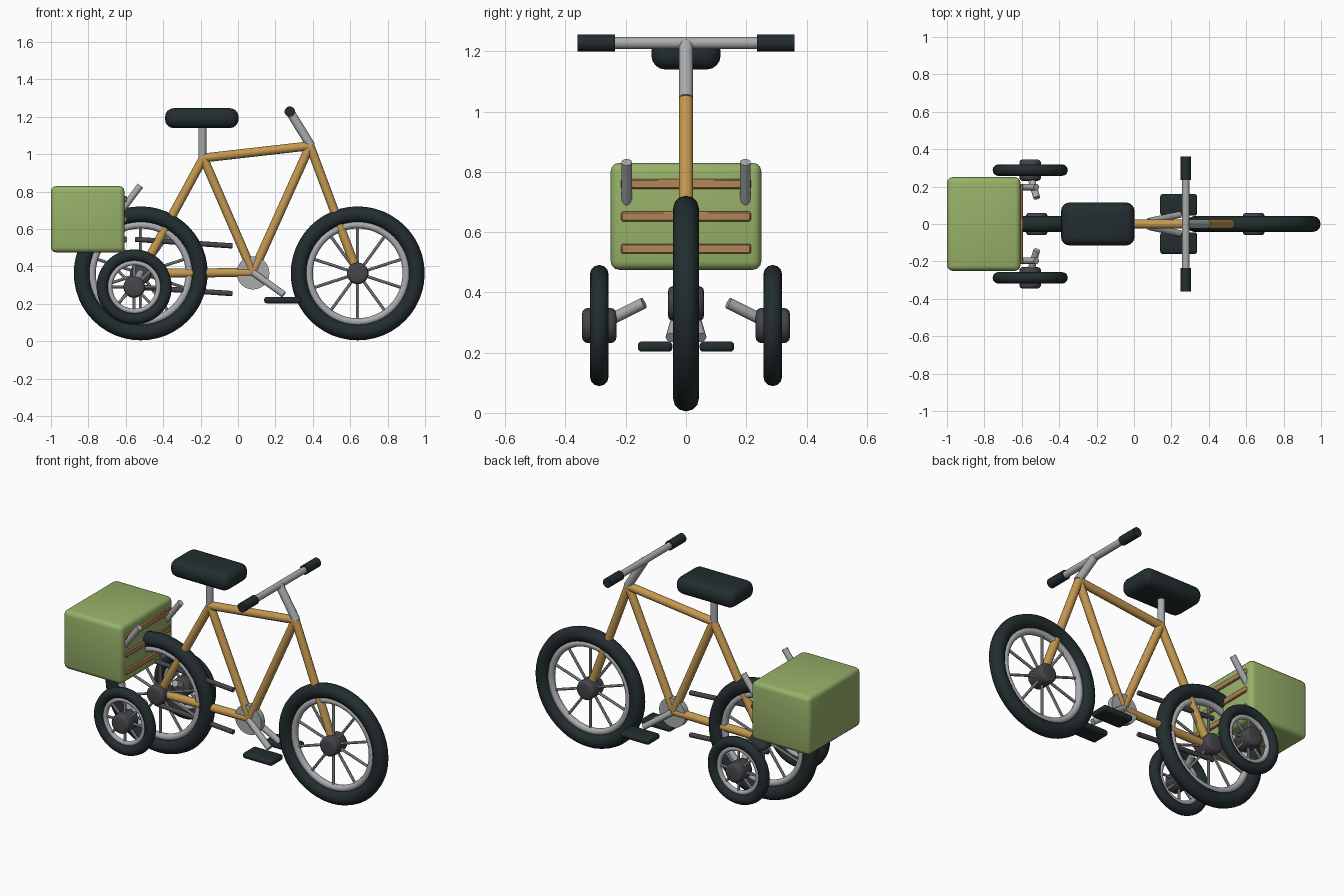
import bpy, bmesh, math
from mathutils import Vector, Matrix

if "Cube" in bpy.data.objects:
    bpy.data.objects.remove(bpy.data.objects["Cube"])


def material(name, rgb):
    m = bpy.data.materials.new(name)
    m.diffuse_color = (*rgb, 1)
    m.use_nodes = True
    m.node_tree.nodes["Principled BSDF"].inputs["Base Color"].default_value = m.diffuse_color
    return m


TAN = material("tan_paint", (0.56, 0.32, 0.08))
WOOD = material("slat_wood", (0.45, 0.24, 0.09))
GREEN = material("green_case", (0.31, 0.44, 0.14))
BLACK = material("black_rubber", (0.016, 0.026, 0.028))
DARK = material("dark_metal", (0.06, 0.06, 0.07))
STEEL = material("steel", (0.40, 0.41, 0.42))


def finish(name, bm, mat, angle=40):
    bmesh.ops.recalc_face_normals(bm, faces=bm.faces)
    me = bpy.data.meshes.new(name)
    bm.to_mesh(me)
    bm.free()
    ob = bpy.data.objects.new(name, me)
    bpy.context.collection.objects.link(ob)
    me.materials.append(mat)
    bpy.ops.object.select_all(action='DESELECT')
    ob.select_set(True)
    bpy.context.view_layer.objects.active = ob
    bpy.ops.object.shade_smooth_by_angle(angle=math.radians(angle))
    return ob


def add_rod(bm, a, b, r, sides=14):
    a, b = Vector(a), Vector(b)
    d = b - a
    mat = Matrix.Translation((a + b) / 2) @ d.to_track_quat('Z', 'Y').to_matrix().to_4x4()
    return bmesh.ops.create_cone(bm, cap_ends=True, segments=sides, radius1=r,
                                 radius2=r, depth=d.length, matrix=mat)


def rod(name, a, b, r, mat, bevel=0, sides=14):
    bm = bmesh.new()
    add_rod(bm, a, b, r, sides)
    if bevel:
        rims = [e for e in bm.edges if any(len(f.verts) > 4 for f in e.link_faces)]
        bmesh.ops.bevel(bm, geom=rims, offset=bevel, segments=3, profile=0.5, affect='EDGES')
    return finish(name, bm, mat)


def box(name, lo, hi, mat, bevel, segments=3):
    lo, hi = Vector(lo), Vector(hi)
    bm = bmesh.new()
    m = Matrix.Translation((lo + hi) / 2) @ Matrix.Diagonal((*(hi - lo), 1))
    bmesh.ops.create_cube(bm, size=1, matrix=m)
    bmesh.ops.bevel(bm, geom=bm.edges[:], offset=bevel, segments=segments,
                    profile=0.5, affect='EDGES')
    return finish(name, bm, mat)


def ring(name, c, major, minor, mat, n=48, k=12):
    bm = bmesh.new()
    rows = []
    for i in range(n):
        a = 2 * math.pi * i / n
        row = []
        for j in range(k):
            b = 2 * math.pi * j / k
            r = major + minor * math.cos(b)
            row.append(bm.verts.new((c[0] + r * math.cos(a), c[1] + minor * math.sin(b),
                                     c[2] + r * math.sin(a))))
        rows.append(row)
    for i in range(n):
        for j in range(k):
            p, q = rows[i], rows[(i + 1) % n]
            bm.faces.new((p[j], q[j], q[(j + 1) % k], p[(j + 1) % k]))
    return finish(name, bm, mat, 60)


def wheel(name, c, major, minor, rim_r, rim_w, hub_w, spokes):
    c = Vector(c)
    ring(name + "_tire", c, major, minor, BLACK)
    ring(name + "_rim", c, rim_r, rim_w, STEEL)
    half = Vector((0, hub_w / 2, 0))
    rod(name + "_hub", c - half, c + half, 0.058, DARK, 0.018, 20)
    bm = bmesh.new()
    for i in range(spokes):
        a = math.pi / 2 + 2 * math.pi * i / spokes
        add_rod(bm, c, c + Vector((math.cos(a), 0, math.sin(a))) * rim_r, 0.008, 8)
    finish(name + "_spokes", bm, STEEL)


# Main wheels
REAR, FRONT = (-0.52, 0, 0.363), (0.64, 0, 0.363)
for label, c in (("rear_wheel", REAR), ("front_wheel", FRONT)):
    wheel(label, c, 0.315, 0.043, 0.26, 0.02, 0.12, 10)

# Frame tubes
SEAT, HEAD, CRANK = (-0.185, 0, 0.98), (0.385, 0, 1.045), (0.08, 0, 0.368)
tubes = {"top_tube": (SEAT, HEAD), "seat_tube": (SEAT, CRANK), "down_tube": (HEAD, CRANK),
         "seat_stay": (SEAT, REAR), "chain_stay": (REAR, CRANK), "fork": (HEAD, FRONT)}
for label, (a, b) in tubes.items():
    rod(label, a, b, 0.024, TAN)

# Seat and post
rod("seat_post", (-0.19, 0, 0.97), (-0.19, 0, 1.17), 0.021, STEEL)
box("seat", (-0.39, -0.115, 1.14), (0.003, 0.115, 1.246), BLACK, 0.046, 4)

# Handlebar
BAR = Vector((0.277, 0, 1.228))
rod("stem", (0.39, 0, 1.045), BAR, 0.024, STEEL)
rod("handlebar", BAR - Vector((0, 0.35, 0)), BAR + Vector((0, 0.35, 0)), 0.02, STEEL)

# Drive
rod("chainring", (0.08, -0.018, 0.365), (0.08, 0.018, 0.365), 0.088, STEEL, 0, 28)
rod("chain_upper", (-0.55, 0, 0.545), (-0.03, 0, 0.51), 0.014, DARK)
rod("chain_lower", (-0.55, 0, 0.29), (-0.03, 0, 0.255), 0.014, DARK)

# Cargo case with front slats
box("cargo_case", (-1.0, -0.25, 0.475), (-0.607, 0.25, 0.83), GREEN, 0.028)
for i, z in enumerate((0.545, 0.652, 0.76)):
    box(f"case_slat_{i + 1}", (-0.625, -0.215, z - 0.016), (-0.594, 0.215, z + 0.016),
        WOOD, 0.004, 1)

# Parts repeated on both sides
for side, s in (("right", -1), ("left", 1)):
    rod(side + "_grip", BAR + Vector((0, s * 0.235, 0)), BAR + Vector((0, s * 0.36, 0)),
        0.028, BLACK)
    rod(side + "_crank", (0.08, s * 0.015, 0.368), (0.245, s * 0.05, 0.25), 0.018, STEEL)
    y = sorted((s * 0.045, s * 0.16))
    box(side + "_pedal", (0.14, y[0], 0.203), (0.337, y[1], 0.237), BLACK, 0.013)
    wheel(side + "_small_wheel", (-0.555, s * 0.288, 0.29), 0.17, 0.031, 0.13, 0.014, 0.114, 8)
    rod(side + "_wheel_strut", (-0.555, s * 0.26, 0.305), (-0.52, s * 0.14, 0.365), 0.019, STEEL)
    rod(side + "_case_handle", (-0.625, s * 0.197, 0.695), (-0.522, s * 0.197, 0.832),
        0.018, STEEL)
